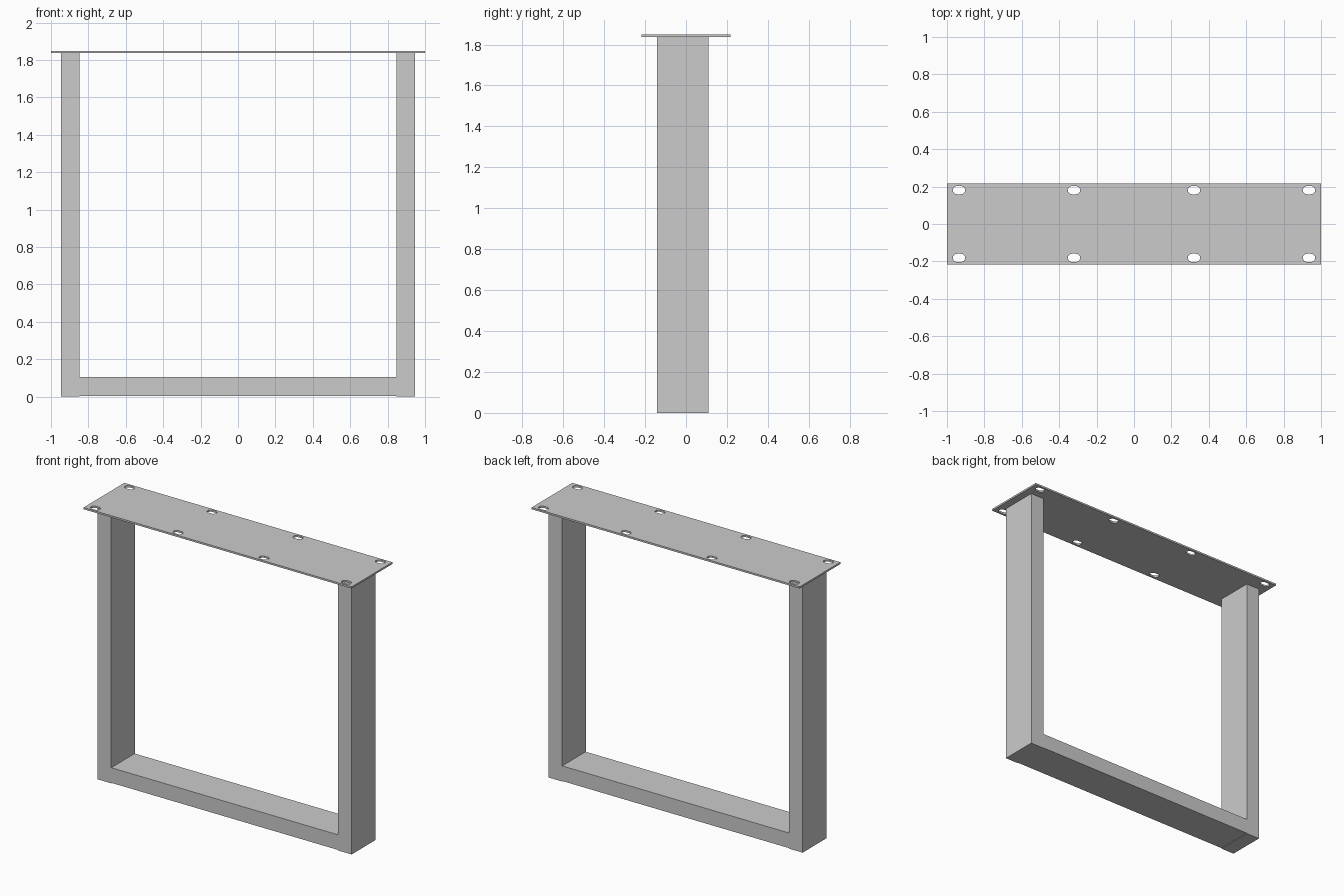
import bpy, math

if "Cube" in bpy.data.objects:
    bpy.data.objects.remove(bpy.data.objects["Cube"])

PLATE_BOTTOM, PLATE_TOP = 1.836, 1.848


def box(name, x0, x1, y0, y1, z0, z1):
    bpy.ops.mesh.primitive_cube_add(size=1, location=((x0 + x1) / 2, (y0 + y1) / 2, (z0 + z1) / 2))
    ob = bpy.context.object
    ob.name = name
    ob.scale = (x1 - x0, y1 - y0, z1 - z0)
    bpy.ops.object.transform_apply(location=False, rotation=False, scale=True)
    return ob


def slot_points(cx, cy, length=0.066, width=0.044, steps=8):
    r = width / 2
    pts = []
    for side in (1, -1):
        for i in range(steps + 1):
            a = math.pi * (i / steps - 0.5)
            pts.append((cx + side * (length / 2 - r + r * math.cos(a)), cy + side * r * math.sin(a)))
    return pts


# Two rectangular legs
box("right_leg", 0.847, 0.947, -0.142, 0.110, 0, PLATE_BOTTOM)
box("left_leg", -0.947, -0.847, -0.142, 0.110, 0, PLATE_BOTTOM)

# Floor bar between the legs
box("floor_bar", -0.847, 0.847, -0.141, 0.109, 0.003, 0.105)

# Mounting plate: filled outline with eight slotted screw holes
outlines = [[(-1, -0.217), (1, -0.217), (1, 0.217), (-1, 0.217)]]
outlines += [slot_points(x, y) for x in (-0.936, -0.321, 0.321, 0.936) for y in (-0.181, 0.181)]
curve = bpy.data.curves.new("mounting_plate", "CURVE")
curve.dimensions = "2D"
curve.fill_mode = "BOTH"
curve.extrude = (PLATE_TOP - PLATE_BOTTOM) / 2
for pts in outlines:
    spline = curve.splines.new("POLY")
    spline.points.add(len(pts) - 1)
    for p, (x, y) in zip(spline.points, pts):
        p.co = (x, y, 0, 1)
    spline.use_cyclic_u = True
plate = bpy.data.objects.new("mounting_plate", curve)
plate.location.z = (PLATE_TOP + PLATE_BOTTOM) / 2
bpy.context.collection.objects.link(plate)
bpy.ops.object.select_all(action="DESELECT")
plate.select_set(True)
bpy.context.view_layer.objects.active = plate
bpy.ops.object.convert(target="MESH")
bpy.ops.object.shade_flat()
